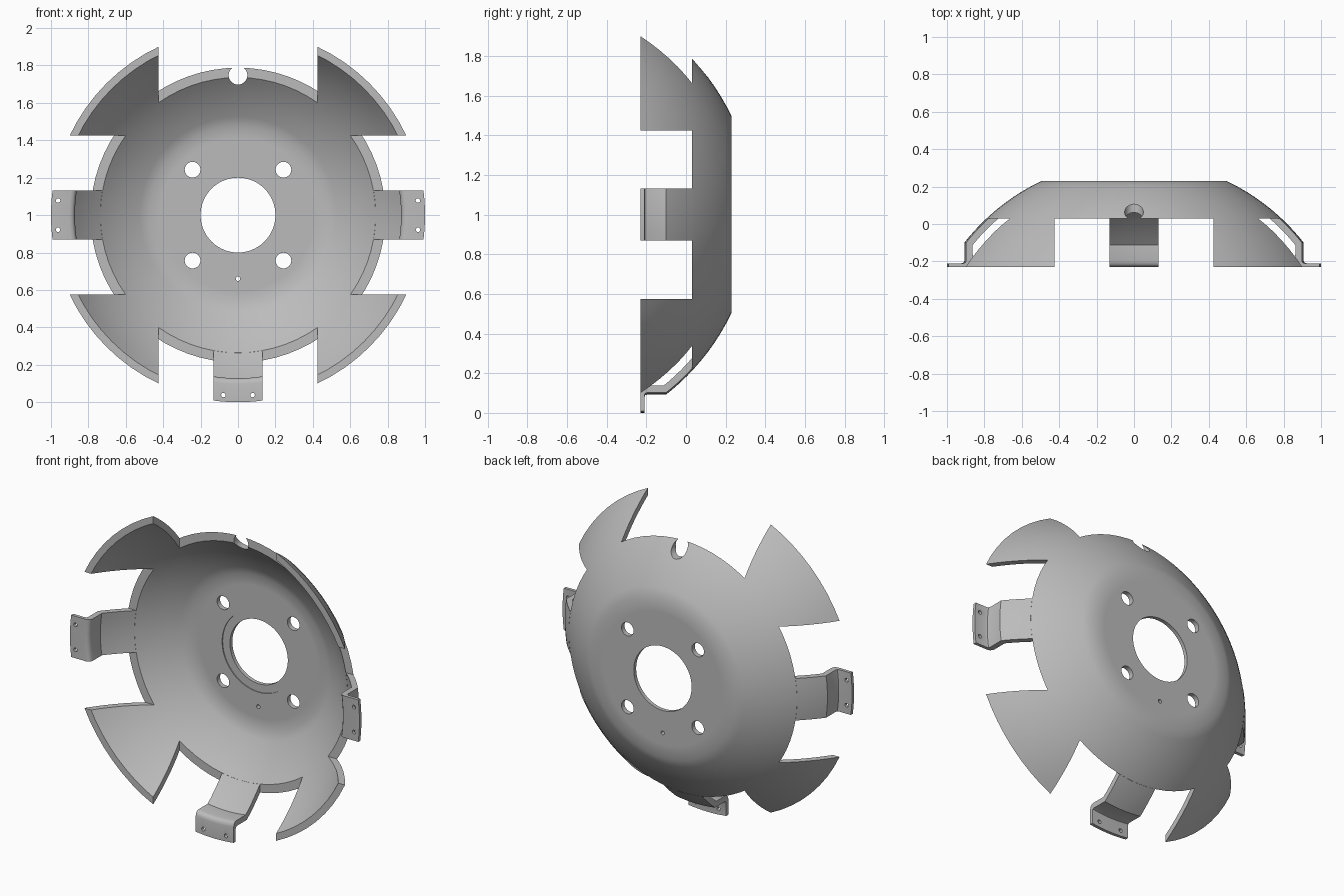
import bpy, bmesh
from math import sin, cos, pi, sqrt, asin, radians
from mathutils import Matrix, Vector

if "Cube" in bpy.data.objects:
    bpy.data.objects.remove(bpy.data.objects["Cube"], do_unlink=True)

CENTRE = Vector((0, 0, 1))
SPHERE_Y = -0.81            # centre of the dome's sphere along the axis
R_OUT, R_IN = 1.152, 1.117  # outer and inner sphere radii
FRONT, RIM, BACK = -0.23, 0.03, 0.23
HALF_ARM = 0.131

grey = bpy.data.materials.new("plain grey metal")
grey.use_nodes = True
colour = (0.5, 0.5, 0.5, 1)
grey.diffuse_color = colour
grey.node_tree.nodes["Principled BSDF"].inputs["Base Color"].default_value = colour


def arc(radius, y0, y1, steps):
    """Points (r, y) along the sphere's meridian between two depths."""
    a0, a1 = (asin((y - SPHERE_Y) / radius) for y in (y0, y1))
    angles = [a0 + (a1 - a0) * i / steps for i in range(steps + 1)]
    return [(radius * cos(a), SPHERE_Y + radius * sin(a)) for a in angles]


def finish(bm, name):
    bmesh.ops.recalc_face_normals(bm, faces=bm.faces)
    mesh = bpy.data.meshes.new(name)
    bm.to_mesh(mesh)
    bm.free()
    mesh.materials.append(grey)
    ob = bpy.data.objects.new(name, mesh)
    bpy.context.collection.objects.link(ob)
    return ob


def loft(name, sections, closed):
    """Skin a row of matching closed loops."""
    bm = bmesh.new()
    rows = [[bm.verts.new(p) for p in s] for s in sections]
    pairs = list(zip(rows, rows[1:])) + ([(rows[-1], rows[0])] if closed else [])
    for a, b in pairs:
        for i in range(len(a)):
            j = (i + 1) % len(a)
            bm.faces.new((a[i], a[j], b[j], b[i]))
    if not closed:
        bm.faces.new(rows[0])
        bm.faces.new(rows[-1])
    return finish(bm, name)


def box_cutter(size, centre):
    bm = bmesh.new()
    bmesh.ops.create_cube(bm, size=1, matrix=Matrix.Translation(centre) @ Matrix.Diagonal((*size, 1)))
    return finish(bm, "cutter")


def hole_cutter(x, z, radius, sides=32):
    bm = bmesh.new()
    bmesh.ops.create_cone(bm, cap_ends=True, segments=sides, radius1=radius, radius2=radius, depth=1,
                          matrix=Matrix.Translation((x, 0, z)) @ Matrix.Rotation(pi / 2, 4, 'X'))
    return finish(bm, "cutter")


def cut(ob, cutters):
    bpy.context.view_layer.objects.active = ob
    for c in cutters:
        mod = ob.modifiers.new("cut", 'BOOLEAN')
        mod.operation, mod.solver, mod.object = 'DIFFERENCE', 'EXACT', c
        bpy.ops.object.modifier_apply(modifier=mod.name)
        bpy.data.objects.remove(c, do_unlink=True)


def smooth(ob):
    bpy.ops.object.select_all(action='DESELECT')
    ob.select_set(True)
    bpy.context.view_layer.objects.active = ob
    bpy.ops.object.shade_smooth_by_angle(angle=radians(32))


# Dome: flat back plate with a shallow step round the bore, then a spherical wall
profile = ([(0.2, BACK), (0.41, BACK)] + arc(R_OUT, BACK, FRONT, 12)
           + arc(R_IN, FRONT, 0.2, 12) + [(0.41, 0.2), (0.25, 0.2), (0.25, 0.206), (0.2, 0.206)])
turns = [2 * pi * i / 72 for i in range(72)]
dome = loft("dome_shell", [[(r * cos(t), y, r * sin(t)) for r, y in profile] for t in turns], True)

# Notches leave four corner wings; then bolt holes, rim notch and locating hole
depth = 1.0
mid = RIM - depth / 2
cut(dome, [box_cutter((0.85, depth, 3), (0, mid, 0)),
           box_cutter((3, depth, 0.85), (0, mid, 0))]
    + [hole_cutter(0.243 * sx, 0.243 * sz, 0.042) for sx in (-1, 1) for sz in (-1, 1)]
    + [hole_cutter(0, 0.748, 0.05), hole_cutter(0, -0.34, 0.012, 16)])
dome.location = CENTRE
smooth(dome)

# Mounting arms: the wall continued as a strip, bent into an outward flange
strip = (arc(R_OUT, RIM, -0.1, 5)
         + [(0.907, -0.195), (0.911, -0.206), (0.922, -0.21), (1.0, -0.21), (1.0, FRONT),
            (0.902, FRONT), (0.886, -0.226), (0.876, -0.216), (0.872, -0.2)]
         + arc(R_IN, -0.112, RIM, 5))
offsets = [HALF_ARM * (i / 4 - 1) for i in range(9)]
for name, angle in (("bottom_arm", 0), ("left_arm", -pi / 2), ("right_arm", pi / 2)):
    arm = loft(name, [[(x, y, -sqrt(r * r - x * x)) for r, y in strip] for x in offsets], False)
    cut(arm, [hole_cutter(sx * 0.078, -0.962, 0.012, 16) for sx in (-1, 1)])
    arm.rotation_euler.y = angle
    arm.location = CENTRE
    smooth(arm)
